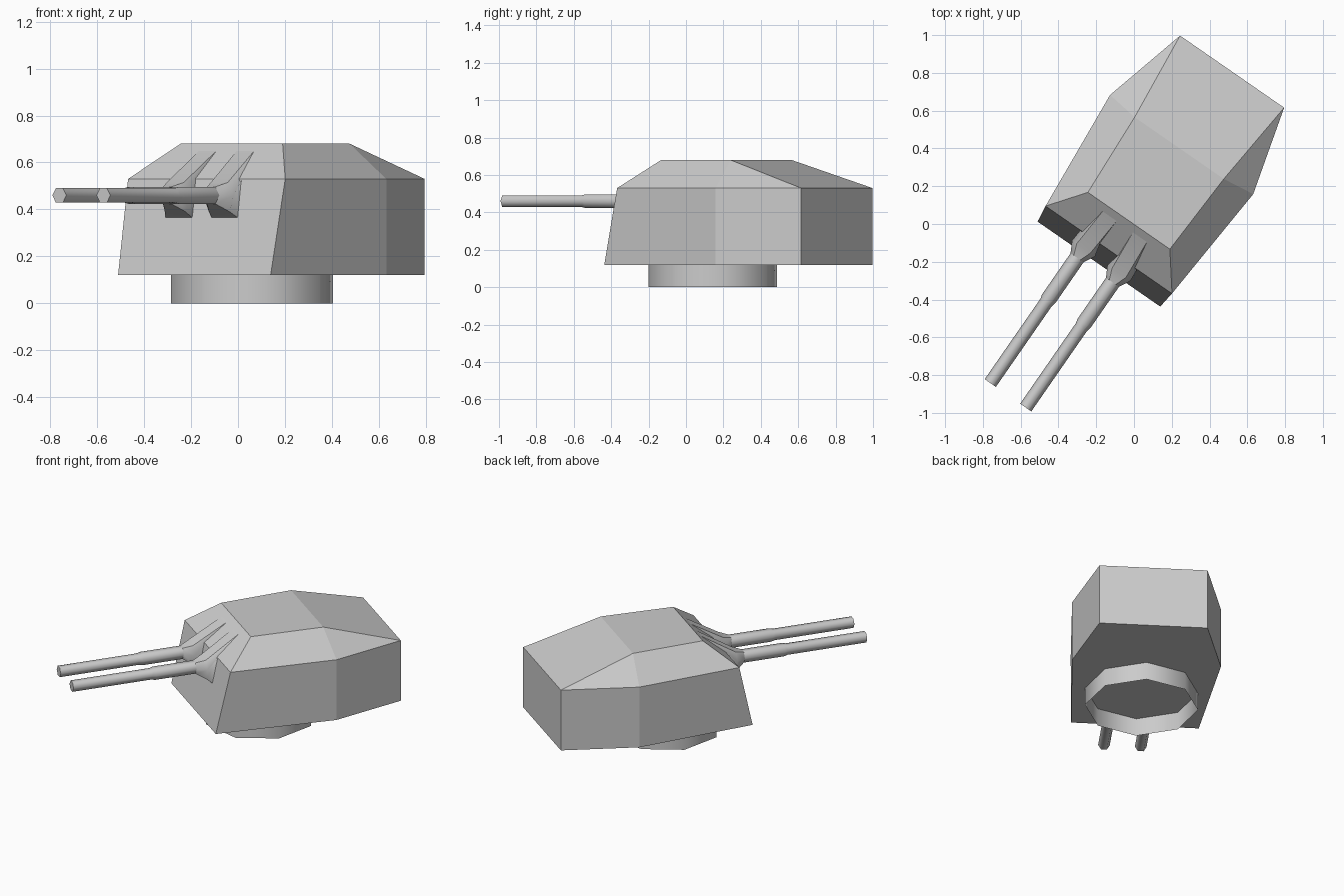
import bpy, bmesh
from math import radians, cos, sin, pi
from mathutils import Matrix

if "Cube" in bpy.data.objects:
    bpy.data.objects.remove(bpy.data.objects["Cube"])

# Turret frame: swivel axis position and heading
FRAME = Matrix.Translation((0.06, 0.143, 0)) @ Matrix.Rotation(radians(-34.7), 4, 'Z')


def finish(name, bm, angle=None):
    bmesh.ops.recalc_face_normals(bm, faces=bm.faces)
    me = bpy.data.meshes.new(name)
    bm.to_mesh(me)
    bm.free()
    ob = bpy.data.objects.new(name, me)
    ob.matrix_world = FRAME
    bpy.context.collection.objects.link(ob)
    if angle:
        bpy.ops.object.select_all(action='DESELECT')
        ob.select_set(True)
        bpy.context.view_layer.objects.active = ob
        bpy.ops.object.shade_smooth_by_angle(angle=radians(angle))
    return ob


def loft(name, rings, caps=(True, True), angle=None):
    bm = bmesh.new()
    vs = [[bm.verts.new(p) for p in r] for r in rings]
    n = len(vs[0])
    for lo, hi in zip(vs, vs[1:]):
        for i in range(n):
            j = (i + 1) % n
            bm.faces.new((lo[i], lo[j], hi[j], hi[i]))
    if caps[0]:
        bm.faces.new(vs[0])
    if caps[1]:
        bm.faces.new(vs[-1])
    return finish(name, bm, angle)


def circle(n, r):
    return [(r * cos(2 * pi * i / n), r * sin(2 * pi * i / n)) for i in range(n)]


# Open eight-sided swivel ring
loft("swivel_ring", [[(x, y, z) for x, y in circle(8, 0.35)] for z in (0, 0.12)],
     caps=(False, False), angle=50)


# Armoured house: half outlines (half width, y) mirrored into hexagons
def outline(half, z):
    return [(x, y, z) for x, y in half] + [(-x, y, z) for x, y in reversed(half)]


bm = bmesh.new()
low = [bm.verts.new(p) for p in outline([(0.395, -0.432), (0.461, 0.338), (0.335, 0.807)], 0.12)]
eave = [bm.verts.new(p) for p in outline([(0.407, -0.34), (0.461, 0.338), (0.335, 0.807)], 0.53)]
roof = [bm.verts.new(p) for p in outline([(0.264, -0.153), (0.287, 0.315)], 0.68)]
bm.faces.new(low)
bm.faces.new(roof)
for i in range(6):
    j = (i + 1) % 6
    bm.faces.new((low[i], low[j], eave[j], eave[i]))
for f in ((eave[0], eave[1], roof[1], roof[0]), (eave[1], eave[2], roof[1]),
          (eave[2], eave[3], roof[2], roof[1]), (eave[3], eave[4], roof[2]),
          (eave[4], eave[5], roof[3], roof[2]), (eave[5], eave[0], roof[0], roof[3])):
    bm.faces.new(f)
finish("turret_house", bm)

# Twin guns: six-sided stepped barrel and flared wedge mantlet
GUN_Z = 0.46
for side, tag in ((-1, "left"), (1, "right")):
    cx = 0.114

    def hexagon(y, r):
        return [(side * (cx + x), y, GUN_Z + z) for x, z in circle(6, r)]

    loft(tag + "_barrel", [hexagon(y, r) for y, r in
         ((-1.277, 0.036), (-0.76, 0.036), (-0.735, 0.042), (-0.40, 0.042))], angle=65)

    # (outward x, y, z) in the same order as the hexagon corners
    body = [(0.188, -0.41, 0.46), (0.158, -0.41, 0.515), (0.07, -0.41, 0.515),
            (0.04, -0.41, 0.46), (0.06, -0.41, 0.39), (0.168, -0.41, 0.39)]
    base = [(0.182, -0.335, 0.53), (0.142, -0.182, 0.655), (0.052, -0.182, 0.655),
            (0.058, -0.335, 0.53), (0.05, -0.37, 0.36), (0.19, -0.37, 0.36)]
    rings = [hexagon(-0.47, 0.042)] + [[(side * x, y, z) for x, y, z in r] for r in (body, base)]
    loft(tag + "_mantlet", rings, angle=45)
